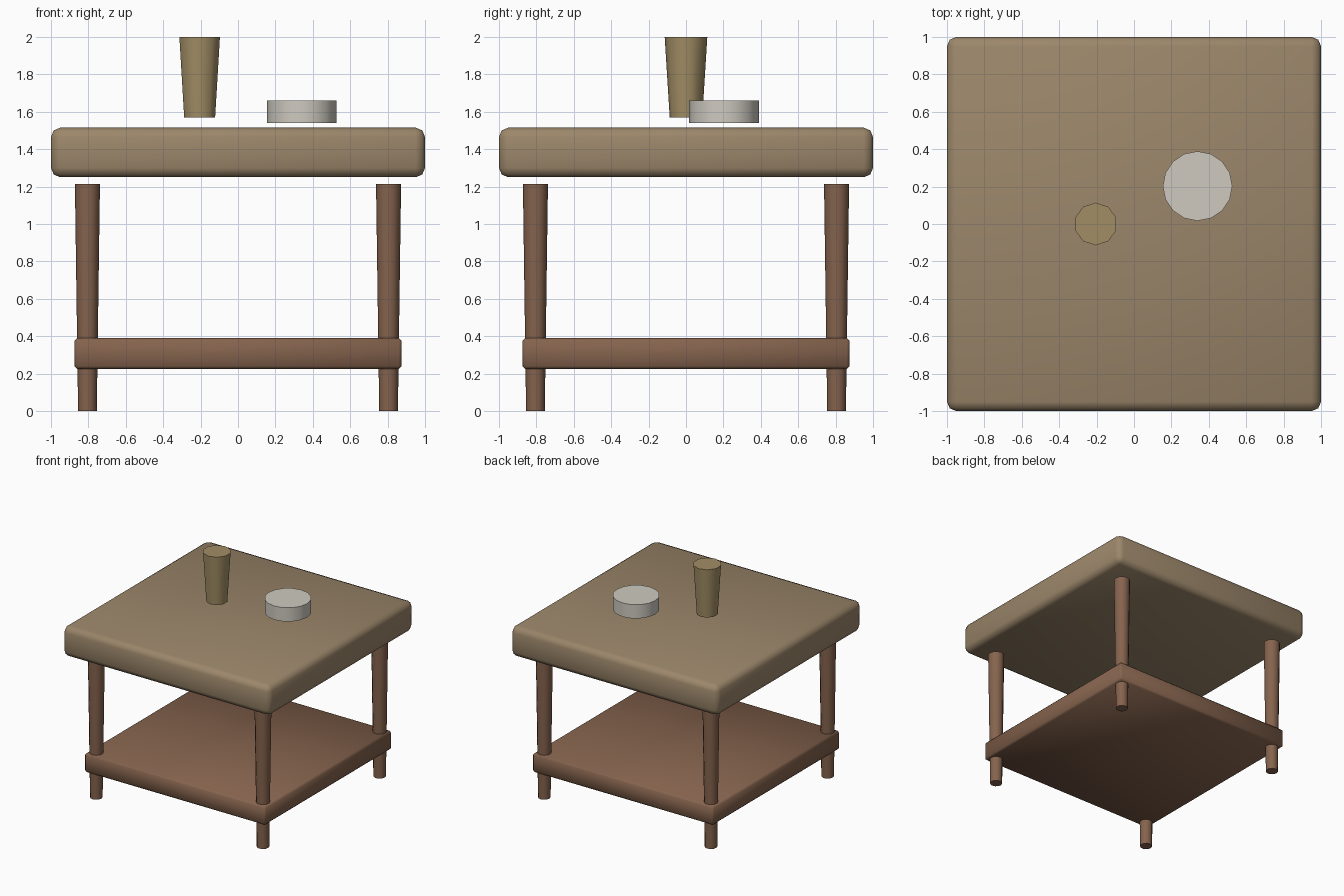
import bpy
from math import radians

if "Cube" in bpy.data.objects:
    bpy.data.objects.remove(bpy.data.objects["Cube"])


def material(name, rgb):
    m = bpy.data.materials.new(name)
    m.diffuse_color = (*rgb, 1)
    m.use_nodes = True
    m.node_tree.nodes["Principled BSDF"].inputs["Base Color"].default_value = m.diffuse_color
    return m


top_wood = material("light_wood", (0.33, 0.24, 0.145))
dark_wood = material("dark_wood", (0.235, 0.125, 0.075))
cup_tan = material("tan", (0.36, 0.27, 0.13))
pale = material("pale_stone", (0.62, 0.59, 0.53))


def finish(name, mat, angle):
    ob = bpy.context.object
    ob.name = name
    ob.data.materials.append(mat)
    bpy.ops.object.shade_smooth_by_angle(angle=radians(angle))
    return ob


def slab(name, half, z0, z1, bevel, segments, mat):
    bpy.ops.mesh.primitive_cube_add(size=2, location=(0, 0, (z0 + z1) / 2))
    ob = bpy.context.object
    ob.scale = (half, half, (z1 - z0) / 2)
    bpy.ops.object.transform_apply(location=False, rotation=False, scale=True)
    mod = ob.modifiers.new("rounded_edges", 'BEVEL')
    mod.width = bevel
    mod.segments = segments
    bpy.ops.object.modifier_apply(modifier=mod.name)
    return finish(name, mat, 60)


def tapered(name, x, y, z0, z1, r0, r1, sides, mat):
    bpy.ops.mesh.primitive_cone_add(vertices=sides, radius1=r0, radius2=r1,
                                    depth=z1 - z0, location=(x, y, (z0 + z1) / 2))
    return finish(name, mat, 50)


# Thick top and lower shelf
slab("table_top", 1.0, 1.25, 1.515, 0.05, 2, top_wood)
slab("lower_shelf", 0.875, 0.225, 0.39, 0.015, 1, dark_wood)

# Four tapered legs passing through the shelf
for x, side in ((-0.805, "left"), (0.805, "right")):
    for y, end in ((-0.805, "front"), (0.805, "back")):
        tapered(f"{end}_{side}_leg", x, y, 0, 1.215, 0.05, 0.067, 12, dark_wood)

# Items above the table top
tapered("cup", -0.205, 0.0, 1.57, 2.0, 0.087, 0.114, 10, cup_tan)
tapered("round_dish", 0.34, 0.203, 1.54, 1.66, 0.186, 0.186, 16, pale)
